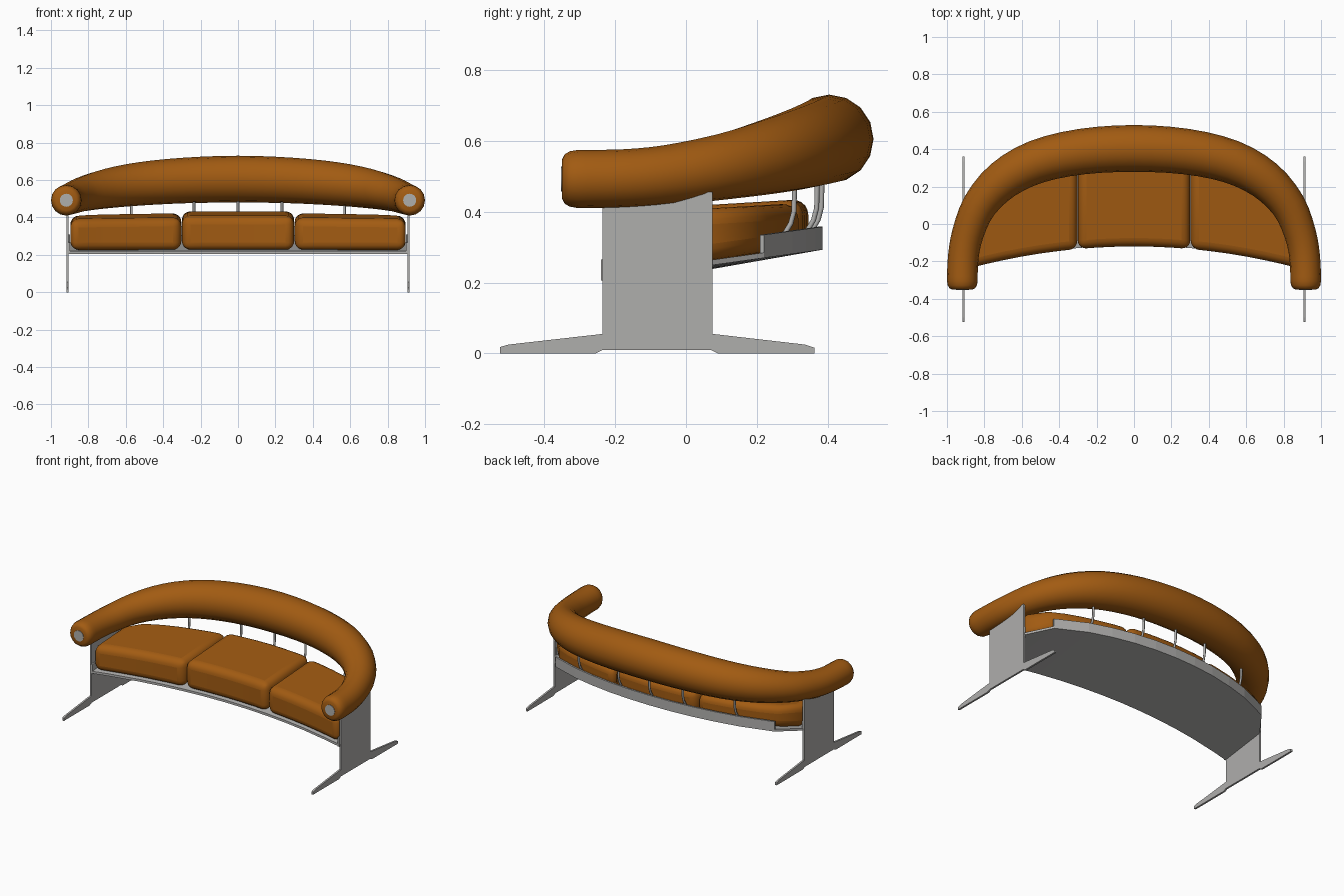
import bpy, bmesh, math
from mathutils import Vector

if "Cube" in bpy.data.objects:
    bpy.data.objects.remove(bpy.data.objects["Cube"])


def material(name, col):
    m = bpy.data.materials.new(name)
    m.diffuse_color = (*col, 1)
    m.use_nodes = True
    m.node_tree.nodes["Principled BSDF"].inputs["Base Color"].default_value = m.diffuse_color
    return m


LEATHER = material("tan_leather", (0.36, 0.105, 0.006))
METAL = material("grey_metal", (0.43, 0.425, 0.415))


def make(name, verts, faces, mat, smooth=None):
    bm = bmesh.new()
    vs = [bm.verts.new(v) for v in verts]
    for f in faces:
        bm.faces.new([vs[i] for i in f])
    bmesh.ops.recalc_face_normals(bm, faces=bm.faces)
    me = bpy.data.meshes.new(name)
    bm.to_mesh(me)
    bm.free()
    me.materials.append(mat)
    ob = bpy.data.objects.new(name, me)
    bpy.context.collection.objects.link(ob)
    if smooth:
        bpy.ops.object.select_all(action='DESELECT')
        bpy.context.view_layer.objects.active = ob
        ob.select_set(True)
        bpy.ops.object.shade_smooth_by_angle(angle=math.radians(smooth))
    return ob


def lerp_table(table, x):
    x = abs(x)
    for (x0, y0), (x1, y1) in zip(table, table[1:]):
        if x <= x1:
            return y0 + (y1 - y0) * (x - x0) / (x1 - x0)
    return table[-1][1]


def tube(name, pts, n, mat, ref):
    """Sweep an n-sided ring along (x, y, z, radius) points."""
    P = [Vector(p[:3]) for p in pts]
    verts, faces = [], []
    for i, p in enumerate(P):
        t = (P[min(i + 1, len(P) - 1)] - P[max(i - 1, 0)]).normalized()
        side = t.cross(ref).normalized()
        up = side.cross(t)
        for k in range(n):
            a = 2 * math.pi * k / n
            verts.append(p + pts[i][3] * (side * math.cos(a) + up * math.sin(a)))
    for i in range(len(P) - 1):
        for k in range(n):
            j = (k + 1) % n
            faces.append((i * n + k, i * n + j, (i + 1) * n + j, (i + 1) * n + k))
    faces += [tuple(range(n)), tuple(range((len(P) - 1) * n, len(P) * n))]
    return make(name, verts, faces, mat, 50)


def slab(name, xs, front, back, bot, top, mat, smooth=None):
    """Strip of quads across x, with curved front and back edges."""
    verts, faces = [], []
    for x in xs:
        f, b = front(x), back(x)
        verts += [(x, f, bot(x, f, 0)), (x, b, bot(x, b, 1)),
                  (x, b, top(x, b, 1)), (x, f, top(x, f, 0))]
    for i in range(len(xs) - 1):
        for k in range(4):
            j = (k + 1) % 4
            faces.append((4 * i + k, 4 * i + j, 4 * i + 4 + j, 4 * i + 4 + k))
    e = 4 * (len(xs) - 1)
    faces += [(0, 1, 2, 3), (e, e + 1, e + 2, e + 3)]
    return make(name, verts, faces, mat, smooth)


# Plan curves and slope of the seat pan
BACK = [(0, .385), (.15, .38), (.3, .365), (.45, .338), (.6, .30), (.8, .22), (.91, .07)]
CUSH = [(0, .345), (.15, .34), (.3, .325), (.45, .30), (.6, .262), (.7, .23),
        (.8, .185), (.9, .06)]
back_edge = lambda x: lerp_table(BACK, x)
cush_back = lambda x: lerp_table(CUSH, x)
front_edge = lambda x: -.115 - .15 * x * x
pan_z = lambda x, y, v: .205 + v * .14 * (y + .24)

# Seat pan
half = [x for x, _ in BACK]
xs = [-x for x in half[:0:-1]] + half
slab("seat_pan", xs, front_edge, back_edge, pan_z,
     lambda x, y, v: pan_z(x, y, v) + .015, METAL)

# Raised rim along the back of the pan
rx = [x for x in xs if abs(x) < .85]
slab("back_rim", rx, lambda x: back_edge(x) - .012, back_edge,
     lambda x, y, v: pan_z(x, back_edge(x), 1),
     lambda x, y, v: pan_z(x, back_edge(x), 1) + .065, METAL)

# Cushions
def cushion(name, x0, x1, height):
    n = 6
    cx = [x0 + (x1 - x0) * i / n for i in range(n + 1)]
    ob = slab(name, cx, lambda x: front_edge(x) - .005, cush_back,
              lambda x, y, v: pan_z(x, y, v) + .015,
              lambda x, y, v: height + .06 * y, LEATHER, 80)
    b = ob.modifiers.new("round", 'BEVEL')
    b.width, b.segments = .045, 5
    b.limit_method, b.angle_limit = 'ANGLE', math.radians(50)
    b.use_clamp_overlap = False


cushion("middle_cushion", -.3, .3, .415)
cushion("right_cushion", .303, .896, .405)
cushion("left_cushion", -.896, -.303, .405)

# Padded back and arm roll, thicker and higher at the middle
H = [(.918, -.28, .492, .082), (.912, -.17, .494, .082), (.888, -.05, .503, .085),
     (.825, .10, .526, .093), (.70, .236, .555, .106), (.52, .333, .580, .116),
     (.28, .387, .598, .122), (0, .404, .605, .125)]
key = H + [(-x, y, z, r) for x, y, z, r in H[-2::-1]]
path = []
for i in range(len(key) - 1):
    a, b, c, d = (Vector(key[min(max(i + k, 0), len(key) - 1)]) for k in (-1, 0, 1, 2))
    for s in range(3):
        t = s / 3
        path.append(tuple(.5 * (2 * b + (c - a) * t + (2 * a - 5 * b + 4 * c - d) * t * t
                                + (3 * b - a - 3 * c + d) * t ** 3)))
path.append(key[-1])
ends = [(-.35, .055), (-.343, .069), (-.328, .078), (-.305, .082)]
path = ([(.918, y, .492, r) for y, r in ends] + path
        + [(-.918, y, .492, r) for y, r in ends[::-1]])
tube("back_roll", path, 16, LEATHER, Vector((0, 0, 1)))

# Thin rods holding the roll
for i, x in enumerate((-.57, -.235, 0, .235, .57)):
    y, z = back_edge(x) - .03, pan_z(x, back_edge(x), 1)
    pts = [(x, y - .015, z + .01, .007), (x, y, z + .055, .007), (x, y + .018, z + .085, .007),
           (x, y + .027, z + .12, .007), (x, y + .03, z + .25, .007)]
    tube(f"support_rod_{i + 1}", pts, 8, METAL, Vector((1, 0, 0)))

# End panels with splayed feet, pan brackets and arm end discs
OUT = [(-.525, 0), (-.525, .018), (-.5, .025), (-.235, .055), (-.235, .45), (-.05, .45),
       (.075, .456), (.075, .055), (.335, .025), (.362, .016), (.362, 0), (.09, 0),
       (.07, .01), (-.235, .01), (-.255, 0)]
n = len(OUT)
for s, side in ((1, "right"), (-1, "left")):
    verts = [(s * x, y, z) for x in (.905, .917) for y, z in OUT]
    faces = [tuple(range(n)), tuple(range(n, 2 * n))]
    faces += [(i, (i + 1) % n, n + (i + 1) % n, n + i) for i in range(n)]
    make(side + "_end_panel", verts, faces, METAL)
    slab(side + "_pan_bracket", [s * .897, s * .908], lambda x: -.24, lambda x: .07,
         lambda x, y, v: pan_z(x, y, v),
         lambda x, y, v: pan_z(x, y, v) + .06, METAL)
    tube(side + "_arm_disc", [(s * .918, -.353, .492, .035), (s * .918, -.345, .492, .035)],
         20, METAL, Vector((0, 0, 1)))
